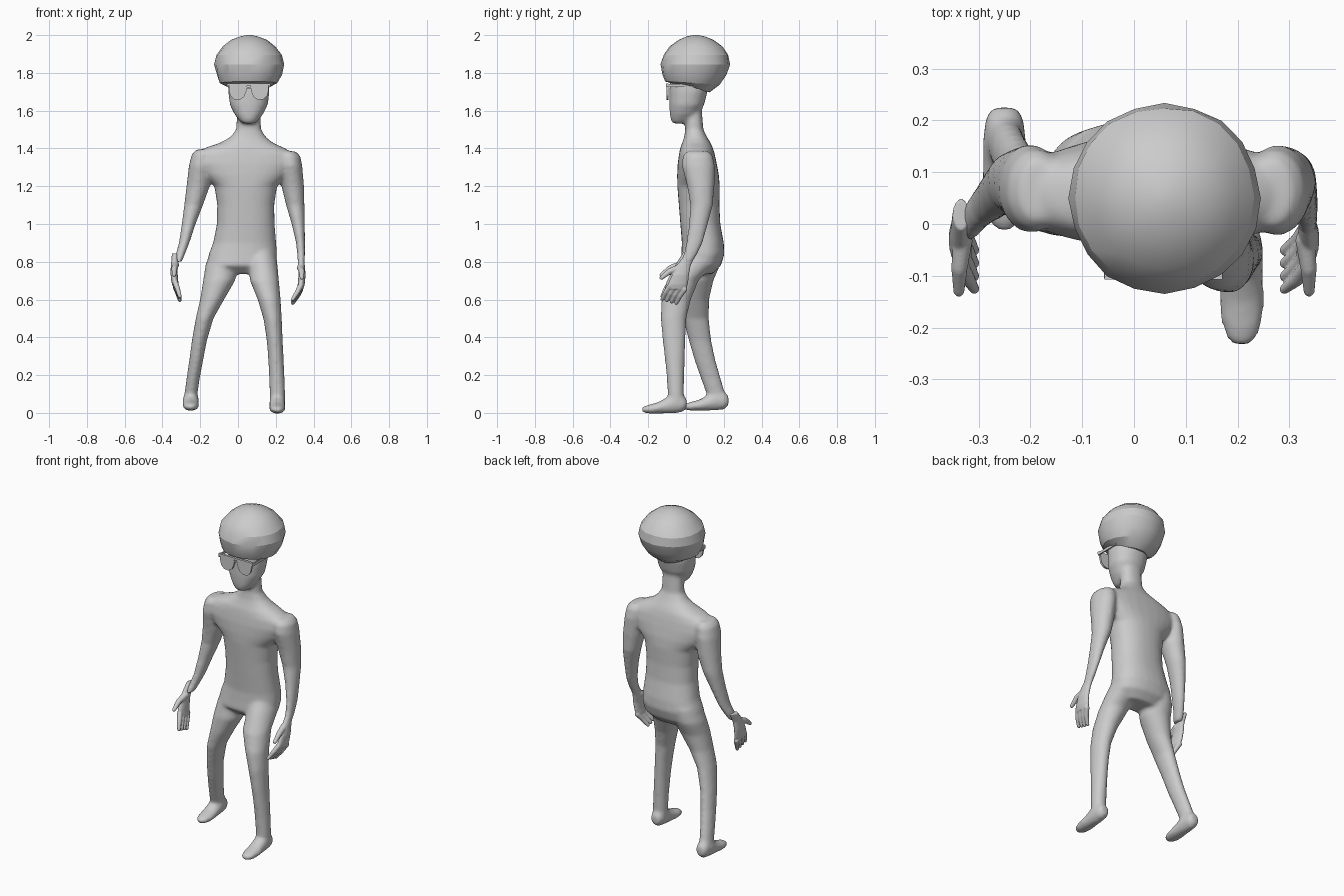
import bpy, bmesh, math, random
from mathutils import Vector, Matrix

random.seed(4)


def loft(bm, rows, axis='Z', sides=20, power=2.0, tilt=None, jitter=0.0):
    """Skin elliptical rings. Row = (t, a0, a1, b0, b1): position on axis and ring extents."""
    rings = []
    for k, (t, a0, a1, b0, b1) in enumerate(rows):
        ring = []
        for i in range(sides):
            ang = 2 * math.pi * i / sides
            c, s = math.cos(ang), math.sin(ang)
            j = 1 + random.uniform(-jitter, jitter)
            a = (a0 + a1) / 2 + j * (a1 - a0) / 2 * math.copysign(abs(c) ** (2 / power), c)
            b = (b0 + b1) / 2 + j * (b1 - b0) / 2 * math.copysign(abs(s) ** (2 / power), s)
            if axis == 'Z':
                ring.append(bm.verts.new((a, b, t - (tilt[k] * (b - 0.05) if tilt else 0))))
            else:
                ring.append(bm.verts.new((a, t, b)))
        rings.append(ring)
    for r, q in zip(rings, rings[1:]):
        for i in range(sides):
            n = (i + 1) % sides
            bm.faces.new((r[i], r[n], q[n], q[i]))
    bm.faces.new(rings[0])
    bm.faces.new(rings[-1])


def limb(bm, rows):
    """Row = (z, centre x, centre y, radius x, radius y)."""
    loft(bm, [(z, x - rx, x + rx, y - ry, y + ry) for z, x, y, rx, ry in rows])


def digit(bm, pts, radii):
    """Round-jointed chain of cones."""
    pts = [Vector(p) for p in pts]
    for p, r in zip(pts, radii):
        bmesh.ops.create_icosphere(bm, subdivisions=2, radius=r, matrix=Matrix.Translation(p))
    for p, q, r, s in zip(pts, pts[1:], radii, radii[1:]):
        d = q - p
        m = Matrix.Translation((p + q) / 2) @ d.to_track_quat('Z', 'Y').to_matrix().to_4x4()
        bmesh.ops.create_cone(bm, cap_ends=True, segments=12, radius1=r, radius2=s,
                              depth=d.length, matrix=m)


def finish(bm, name, voxel=None, iterations=0):
    bmesh.ops.recalc_face_normals(bm, faces=bm.faces)
    me = bpy.data.meshes.new(name)
    bm.to_mesh(me)
    bm.free()
    ob = bpy.data.objects.new(name, me)
    bpy.context.collection.objects.link(ob)
    if voxel:
        rm = ob.modifiers.new("blend", 'REMESH')
        rm.mode, rm.voxel_size, rm.use_smooth_shade = 'VOXEL', voxel, True
        sm = ob.modifiers.new("relax", 'SMOOTH')
        sm.factor, sm.iterations = 0.5, iterations
    return ob


# --- body: torso, head, limbs and feet blended into one skin
body = bmesh.new()
loft(body, [(0.735, -0.09, 0.14, 0.02, 0.14), (0.78, -0.165, 0.20, -0.03, 0.185),
            (0.84, -0.155, 0.207, -0.025, 0.203), (0.90, -0.132, 0.202, -0.022, 0.2),
            (1.00, -0.112, 0.194, -0.03, 0.182), (1.10, -0.11, 0.192, -0.038, 0.177),
            (1.20, -0.125, 0.207, -0.046, 0.179), (1.26, -0.19, 0.27, -0.047, 0.174),
            (1.32, -0.235, 0.315, -0.044, 0.163), (1.37, -0.225, 0.305, -0.037, 0.152),
            (1.405, -0.17, 0.24, -0.03, 0.142), (1.43, -0.095, 0.185, -0.02, 0.13),
            (1.46, -0.04, 0.148, -0.01, 0.112), (1.50, -0.01, 0.122, -0.004, 0.092),
            (1.60, -0.005, 0.118, -0.004, 0.084)], sides=28, power=2.3)
# head
loft(body, [(1.532, 0.025, 0.09, -0.07, 0.0), (1.55, 0.005, 0.108, -0.08, 0.035),
            (1.58, -0.018, 0.132, -0.086, 0.068), (1.63, -0.043, 0.158, -0.089, 0.096),
            (1.70, -0.052, 0.167, -0.089, 0.114), (1.80, -0.05, 0.165, -0.08, 0.11)], power=2.2)
# forward leg and trailing leg
limb(body, [(0.86, 0.12, 0.09, 0.075, 0.10), (0.80, 0.13, 0.06, 0.078, 0.108),
            (0.70, 0.14, -0.018, 0.077, 0.084), (0.60, 0.165, -0.052, 0.061, 0.078),
            (0.50, 0.183, -0.066, 0.049, 0.068), (0.40, 0.193, -0.064, 0.043, 0.062),
            (0.30, 0.20, -0.06, 0.041, 0.054), (0.20, 0.205, -0.056, 0.041, 0.047),
            (0.10, 0.209, -0.054, 0.041, 0.043), (0.04, 0.209, -0.05, 0.04, 0.045)])
limb(body, [(0.86, -0.06, 0.10, 0.085, 0.09), (0.78, -0.085, 0.085, 0.088, 0.095),
            (0.70, -0.10, 0.06, 0.085, 0.085), (0.60, -0.137, 0.049, 0.064, 0.074),
            (0.50, -0.177, 0.052, 0.047, 0.069), (0.38, -0.205, 0.075, 0.04, 0.06),
            (0.28, -0.221, 0.10, 0.037, 0.056), (0.18, -0.238, 0.132, 0.035, 0.053),
            (0.10, -0.249, 0.158, 0.035, 0.05), (0.05, -0.25, 0.17, 0.037, 0.05)])
# feet: rings running heel to toe
for x, y, z in ((0.208, 0.0, 0.0), (-0.25, 0.222, 0.015)):
    foot = [(0.003, 0.025, 0.022, 0.075), (-0.02, 0.038, 0.003, 0.10), (-0.07, 0.042, -0.003, 0.105),
            (-0.11, 0.042, -0.003, 0.078), (-0.15, 0.044, -0.004, 0.056), (-0.19, 0.041, -0.004, 0.045),
            (-0.22, 0.03, 0.0, 0.036), (-0.234, 0.016, 0.006, 0.028)]
    loft(body, [(y + t, x - w, x + w, z + b0, z + b1) for t, w, b0, b1 in foot], 'Y')
# arms
limb(body, [(1.385, 0.265, 0.062, 0.04, 0.06), (1.36, 0.27, 0.062, 0.06, 0.08),
            (1.31, 0.277, 0.065, 0.063, 0.088), (1.20, 0.29, 0.078, 0.06, 0.072),
            (1.10, 0.303, 0.083, 0.049, 0.06), (1.00, 0.319, 0.066, 0.035, 0.05),
            (0.90, 0.331, 0.045, 0.024, 0.044), (0.84, 0.334, 0.024, 0.021, 0.037),
            (0.79, 0.335, -0.003, 0.019, 0.032)])
limb(body, [(1.395, -0.185, 0.065, 0.035, 0.06), (1.37, -0.188, 0.065, 0.057, 0.078),
            (1.31, -0.20, 0.068, 0.06, 0.086), (1.20, -0.211, 0.078, 0.062, 0.072),
            (1.10, -0.235, 0.08, 0.05, 0.06), (1.00, -0.261, 0.063, 0.037, 0.05),
            (0.90, -0.285, 0.04, 0.028, 0.042), (0.85, -0.302, 0.022, 0.025, 0.037),
            (0.80, -0.318, -0.003, 0.022, 0.032)])
finish(body, "body", 0.01, 7)

# --- hands: palm, four fingers and thumb, mirrored for the other side
for side, lift, curl, name in ((1, 0.0, 0.042, "left_hand"), (-1, 0.015, 0.024, "right_hand")):
    h = bmesh.new()
    loft(h, [(0.83, 0.317, 0.35, -0.012, 0.05), (0.78, 0.317, 0.354, -0.05, 0.025),
             (0.73, 0.32, 0.358, -0.075, 0.016), (0.68, 0.316, 0.353, -0.097, 0.01),
             (0.655, 0.312, 0.346, -0.092, 0.002)], sides=16)
    for i in range(4):
        y, z = -0.083 + 0.025 * i, 0.675 - 0.007 * i
        digit(h, [(0.332, y, z), (0.325 - curl / 4, y - 0.024, z - 0.035),
                  (0.332 - curl, y - 0.043, z - 0.073)], (0.015, 0.0135, 0.01))
    digit(h, [(0.33, -0.03, 0.77), (0.337, -0.085, 0.75), (0.338, -0.13, 0.715)],
          (0.019, 0.016, 0.011))
    for v in h.verts:
        v.co = Vector((side * v.co.x, v.co.y, v.co.z + lift))
    finish(h, name, 0.004, 3)

# --- puffy faceted cap of hair
hair = bmesh.new()
loft(hair, [(1.715, -0.04, 0.155, -0.09, 0.125), (1.745, -0.095, 0.208, -0.112, 0.178),
            (1.79, -0.113, 0.232, -0.126, 0.213), (1.845, -0.125, 0.243, -0.133, 0.232),
            (1.895, -0.115, 0.232, -0.12, 0.225), (1.94, -0.08, 0.198, -0.085, 0.193),
            (1.975, -0.035, 0.152, -0.038, 0.145), (1.993, 0.012, 0.105, 0.005, 0.10),
            (2.0, 0.045, 0.072, 0.038, 0.065)],
     sides=20, power=2.05, tilt=(0.24, 0.06, 0, 0, 0, 0, 0, 0, 0), jitter=0.014)
hair_ob = finish(hair, "hair")
hair_ob.data.shade_smooth()
hair_ob.data.set_sharp_from_angle(angle=math.radians(22))

# --- glasses: two lenses, brow bar, nose bridge and temples
specs = bmesh.new()


def bar(cx, cy, cz, sx, sy, sz):
    bmesh.ops.create_cube(specs, size=1, matrix=Matrix.Translation((cx, cy, cz))
                          @ Matrix.Diagonal((sx, sy, sz, 1)))


outline = [(-0.051, 1.738), (0.046, 1.738), (0.043, 1.705), (0.03, 1.672), (0.005, 1.657),
           (-0.023, 1.66), (-0.043, 1.68), (-0.05, 1.71)]
for s in (-1, 1):
    front = [specs.verts.new((0.057 + s * (0.055 - u), -0.104, z)) for u, z in outline]
    back = [specs.verts.new((v.co.x, -0.092, v.co.z)) for v in front]
    specs.faces.new(front)
    specs.faces.new(back)
    for i in range(8):
        n = (i + 1) % 8
        specs.faces.new((front[i], front[n], back[n], back[i]))
    bar(0.057 + s * 0.111, -0.025, 1.732, 0.007, 0.16, 0.016)
bar(0.057, -0.1, 1.739, 0.228, 0.014, 0.012)
bar(0.057, -0.098, 1.722, 0.03, 0.01, 0.008)
finish(specs, "glasses")
